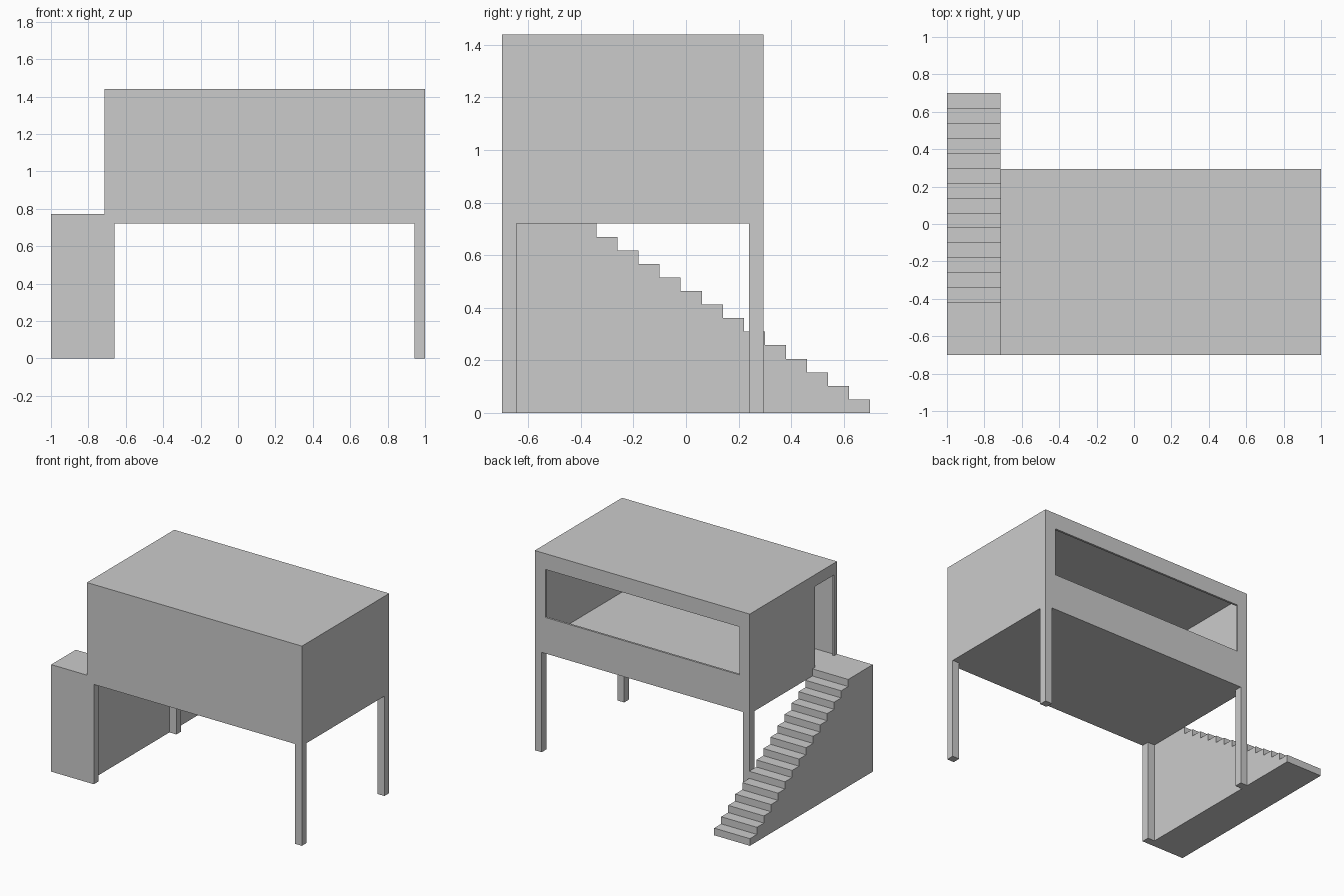
import bpy
import bmesh

if "Cube" in bpy.data.objects:
    bpy.data.objects.remove(bpy.data.objects["Cube"])

# Shared dimensions
X0, X1 = -0.715, 1.0        # house left / right
Y0, Y1 = -0.70, 0.295       # house front / back
Z0, Z1 = 0.72, 1.44         # house underside / roof
FLOOR = 0.772               # inner floor and stair landing
WALL = 0.015
LEG = 0.055
STEPS = 15
TREAD = 0.08


def finish(name, bm):
    bmesh.ops.recalc_face_normals(bm, faces=bm.faces)
    mesh = bpy.data.meshes.new(name)
    bm.to_mesh(mesh)
    bm.free()
    obj = bpy.data.objects.new(name, mesh)
    bpy.context.collection.objects.link(obj)
    return obj


def box(name, lo, hi):
    bm = bmesh.new()
    bmesh.ops.create_cube(bm, size=1)
    for v in bm.verts:
        v.co = [lo[i] if v.co[i] < 0 else hi[i] for i in range(3)]
    return finish(name, bm)


def cut(target, name, lo, hi):
    cutter = box(name, lo, hi)
    mod = target.modifiers.new(name, 'BOOLEAN')
    mod.operation = 'DIFFERENCE'
    mod.solver = 'EXACT'
    mod.object = cutter
    bpy.context.view_layer.objects.active = target
    bpy.ops.object.modifier_apply(modifier=mod.name)
    bpy.data.objects.remove(cutter)


# Raised room: hollow shell with a back window and a side doorway
room = box("raised_room", (X0, Y0, Z0), (X1, Y1, Z1))
cut(room, "interior", (X0 + WALL, Y0 + WALL, FLOOR), (X1 - WALL, Y1 - WALL, Z1 - WALL))
cut(room, "window_opening", (-0.632, Y1 - 0.1, 0.98), (0.915, Y1 + 0.1, 1.326))
cut(room, "door_opening", (X0 - 0.1, -0.667, FLOOR), (X0 + 0.1, -0.45, 1.355))

# Four corner legs
for side, x in (("left", X0), ("right", X1 - LEG)):
    for end, y in (("front", Y0), ("back", Y1 - LEG)):
        box(f"{end}_{side}_leg", (x, y, 0), (x + LEG, y + LEG, Z0))

# Solid staircase: stepped side profile extruded across its width
profile = [(-0.70, 0.0), (0.70, 0.0)]
for i in range(STEPS):
    y, z = 0.70 - TREAD * i, FLOOR * (i + 1) / STEPS
    profile.append((y, z))
    profile.append((y - TREAD if i < STEPS - 1 else -0.70, z))
bm = bmesh.new()
face = bm.faces.new([bm.verts.new((-1.0, y, z)) for y, z in profile])
ext = bmesh.ops.extrude_face_region(bm, geom=[face])
bmesh.ops.translate(bm, vec=(X0 + 1.0, 0, 0),
                    verts=[g for g in ext["geom"] if isinstance(g, bmesh.types.BMVert)])
# The extrude keeps the starting face, so the solid is closed at both ends
if not face.is_valid or any(len(e.link_faces) < 2 for e in bm.edges):
    bmesh.ops.holes_fill(bm, edges=[e for e in bm.edges if len(e.link_faces) < 2], sides=0)
finish("staircase", bm)
